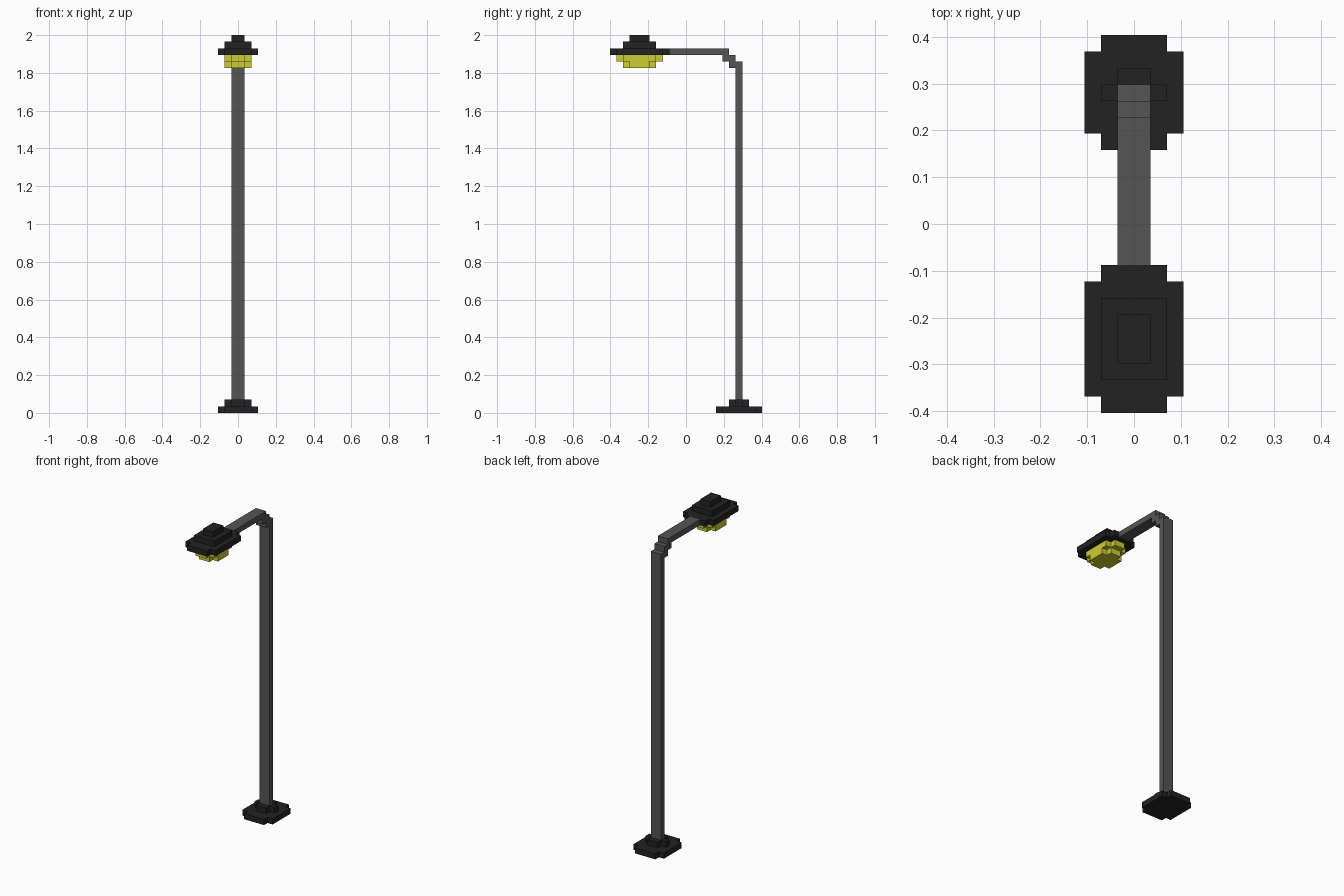
import bpy, bmesh

if "Cube" in bpy.data.objects:
    bpy.data.objects.remove(bpy.data.objects["Cube"])

V = 2 / 57          # edge of one block; the model is 57 blocks tall
Y0 = -11.5          # 23 blocks deep, centred on y = 0


def material(name, r, g, b):
    m = bpy.data.materials.new(name)
    m.diffuse_color = (r, g, b, 1)
    m.use_nodes = True
    m.node_tree.nodes["Principled BSDF"].inputs["Base Color"].default_value = m.diffuse_color
    return m


BLACK = material("black metal", 0.016, 0.016, 0.016)
GREY = material("grey metal", 0.09, 0.09, 0.09)
YELLOW = material("yellow glass", 0.604, 0.604, 0.034)


def extrude(name, points, offset, mat):
    """Extrude a flat outline, given in block units, into a closed solid."""
    bm = bmesh.new()
    face = bm.faces.new([bm.verts.new([c * V for c in p]) for p in points])
    out = bmesh.ops.extrude_face_region(bm, geom=[face])
    verts = [g for g in out["geom"] if isinstance(g, bmesh.types.BMVert)]
    bmesh.ops.translate(bm, verts=verts, vec=[c * V for c in offset])
    bmesh.ops.recalc_face_normals(bm, faces=bm.faces)
    mesh = bpy.data.meshes.new(name)
    bm.to_mesh(mesh)
    bm.free()
    mesh.materials.append(mat)
    bpy.context.collection.objects.link(bpy.data.objects.new(name, mesh))


def slab(name, half, y0, y1, z, mat, notch=0):
    """One-block-high slab; notch removes a block from each corner."""
    a, b = y0 + Y0, y1 + Y0
    h = half
    if notch:
        i = h - 1
        pts = [(-i, a), (i, a), (i, a + 1), (h, a + 1), (h, b - 1), (i, b - 1),
               (i, b), (-i, b), (-i, b - 1), (-h, b - 1), (-h, a + 1), (-i, a + 1)]
    else:
        pts = [(-h, a), (h, a), (h, b), (-h, b)]
    extrude(name, [(x, y, z) for x, y in pts], (0, 0, 1), mat)


# Stepped foot
slab("foot_plate", 3, 16, 23, 0, BLACK, notch=1)
slab("foot_collar", 2, 18, 21, 1, BLACK, notch=1)

# Post, stepped bend and arm as one side profile
profile = [(19, 2), (20, 2), (20, 53), (19, 53), (19, 54), (18, 54), (18, 55),
           (9, 55), (9, 54), (17, 54), (17, 53), (18, 53), (18, 52), (19, 52)]
extrude("post_and_arm", [(-1, y + Y0, z) for y, z in profile], (2, 0, 0), GREY)

# Lamp head: glass below, stepped hood above
slab("lamp_glass_lower", 2, 2, 7, 52, YELLOW, notch=1)
slab("lamp_glass_upper", 2, 1, 8, 53, YELLOW, notch=1)
slab("hood_brim", 3, 0, 9, 54, BLACK, notch=1)
slab("hood_middle", 2, 2, 7, 55, BLACK)
slab("hood_cap", 1, 3, 6, 56, BLACK)
